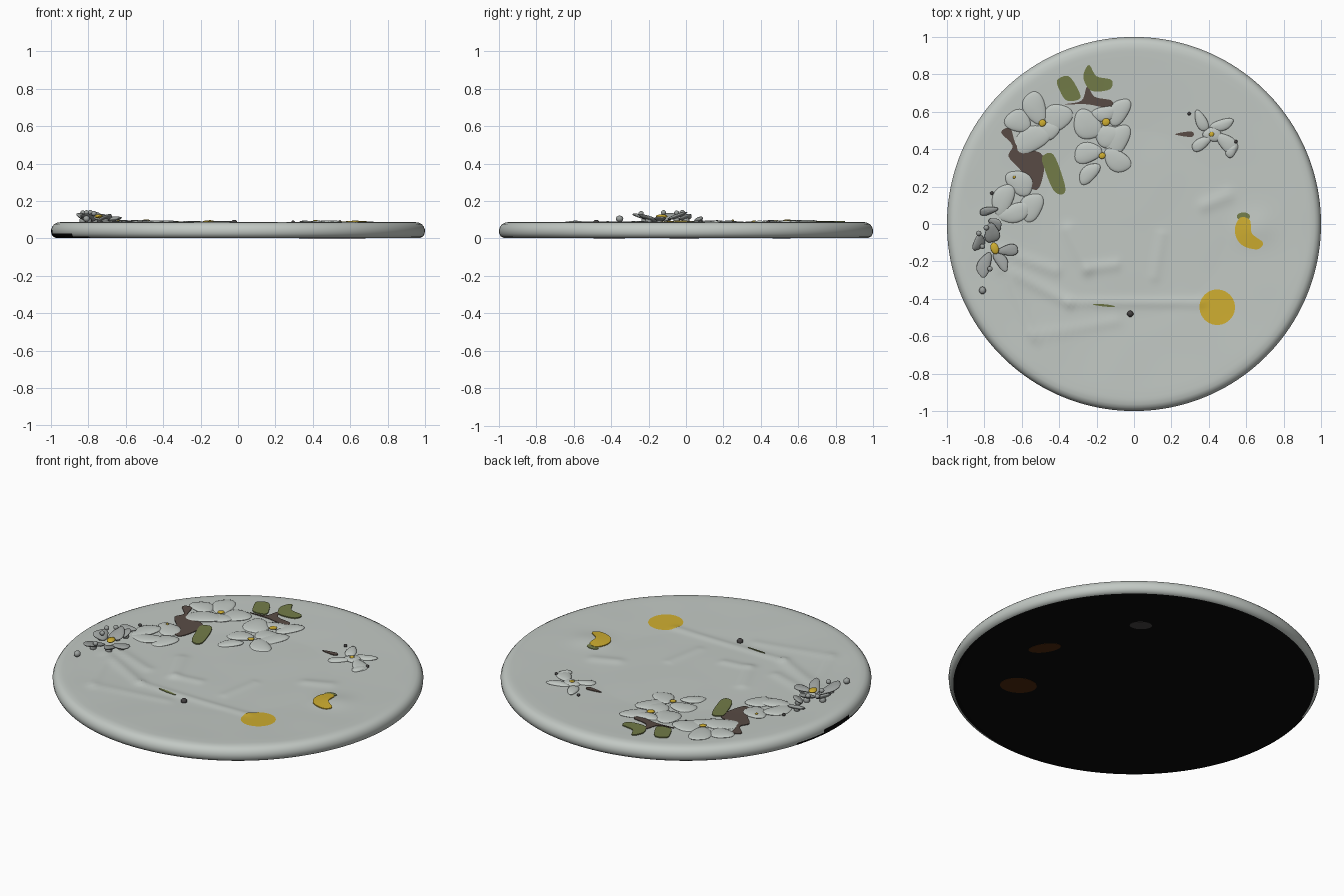
import bpy, bmesh, math
from mathutils import Vector, Matrix, noise

if "Cube" in bpy.data.objects:
    bpy.data.objects.remove(bpy.data.objects["Cube"])


def mat(name, r, g, b):
    m = bpy.data.materials.new(name)
    m.diffuse_color = (r, g, b, 1)
    m.use_nodes = True
    m.node_tree.nodes["Principled BSDF"].inputs["Base Color"].default_value = m.diffuse_color
    return m


GLAZE = mat("pale grey glaze", 0.54, 0.58, 0.55)
BLACK = mat("black underside", 0.003, 0.003, 0.003)
YELLOW = mat("lemon yellow", 0.62, 0.42, 0.03)
GREEN = mat("leaf green", 0.17, 0.20, 0.065)
BROWN = mat("branch brown", 0.10, 0.072, 0.06)
SHADE = mat("shaded petal grey", 0.33, 0.35, 0.34)
RUST = mat("dark rust", 0.075, 0.022, 0.004)
DARK = mat("dark grey", 0.06, 0.055, 0.055)

# low ridges pressed into the dish: x1, y1, x2, y2, width, height
RIDGES = [(-0.72, -0.22, -0.35, -0.42, 0.03, 0.008), (-0.35, -0.42, 0.36, -0.42, 0.025, 0.006),
          (-0.70, -0.15, -0.42, -0.25, 0.03, 0.007), (-0.66, -0.3, -0.54, -0.60, 0.03, 0.006),
          (-0.35, -0.03, -0.25, -0.24, 0.035, 0.007), (-0.25, -0.24, -0.1, -0.22, 0.03, 0.006),
          (0.15, -0.06, 0.11, -0.28, 0.03, 0.004), (-0.54, -0.60, -0.1, -0.52, 0.03, 0.004),
          (0.38, 0.10, 0.50, 0.15, 0.035, 0.007), (0.62, -0.03, 0.66, -0.02, 0.09, 0.010)]


def top(x, y):
    """Height of the dish's upper surface."""
    r = math.hypot(x, y)
    z = 0.077 + 0.010 * max(0, min(1, (r - 0.5) / 0.4))
    z += 0.002 * noise.noise(Vector((x * 3.5, y * 3.5, 4)))
    p = Vector((x, y))
    for x1, y1, x2, y2, w, h in RIDGES:
        a, d = Vector((x1, y1)), Vector((x2 - x1, y2 - y1))
        t = max(0, min(1, (p - a).dot(d) / d.length_squared))
        z += h * math.exp(-((p - a - d * t).length / w) ** 2)
    return z


def finish(bm, name, mats, angle=40):
    bmesh.ops.recalc_face_normals(bm, faces=bm.faces)
    me = bpy.data.meshes.new(name)
    bm.to_mesh(me)
    bm.free()
    for m in mats:
        me.materials.append(m)
    for p in me.polygons:
        p.use_smooth = True
    me.set_sharp_from_angle(angle=math.radians(angle))
    ob = bpy.data.objects.new(name, me)
    bpy.context.collection.objects.link(ob)
    return ob


# dish: polar grid on top, rounded rim, flat black base
def build_dish():
    bm = bmesh.new()
    n = 160
    rim = [(0.965, 0.084), (0.982, 0.076), (0.993, 0.063), (1.0, 0.045), (0.998, 0.025),
           (0.99, 0.010), (0.975, 0.002), (0.95, 0.0)]
    rows = [(0.94 * i / 60, None) for i in range(1, 61)] + rim
    rings = []
    for r, z in rows:
        ring = []
        for k in range(n):
            a = 2 * math.pi * k / n
            x, y = r * math.cos(a), r * math.sin(a)
            ring.append(bm.verts.new((x, y, top(x, y) if z is None else z)))
        rings.append(ring)
    for a, b in zip(rings, rings[1:]):
        for k in range(n):
            bm.faces.new((a[k], b[k], b[(k + 1) % n], a[(k + 1) % n]))
    c = bm.verts.new((0, 0, top(0, 0)))
    for k in range(n):
        bm.faces.new((c, rings[0][k], rings[0][(k + 1) % n]))
    bm.faces.new(rings[-1])
    # black below, climbing up the rim on the front left side
    for f in bm.faces:
        m = f.calc_center_median()
        side = max(0, (-m.x - 0.80) * 5) * (m.y < 0.3)
        if m.z < 0.006 + 0.030 * side:
            f.material_index = 1
    finish(bm, "dish", [GLAZE, BLACK])


build_dish()


def smooth_loop(pts, steps=5):
    """Closed Catmull-Rom curve through the points."""
    out, n = [], len(pts)
    for i in range(n):
        p = [Vector(pts[(i + j - 1) % n]) for j in range(4)]
        for s in range(steps):
            t = s / steps
            out.append(0.5 * (2 * p[1] + (p[2] - p[0]) * t + (2 * p[0] - 5 * p[1] + 4 * p[2] - p[3]) * t * t
                              + (3 * p[1] - p[0] - 3 * p[2] + p[3]) * t ** 3))
    return out


def plate(name, pts, m, lift=0.004, below=False):
    """Thin painted patch that follows the dish surface (or the base)."""
    bm = bmesh.new()
    loop = smooth_loop(pts)
    z = lambda v: -0.001 if below else top(v.x, v.y) + lift
    face = bm.faces.new([bm.verts.new((v.x, v.y, z(v))) for v in loop])
    ext = bmesh.ops.extrude_face_region(bm, geom=[face])
    for v in ext["geom"]:
        if isinstance(v, bmesh.types.BMVert):
            v.co.z += 0.004 if below else -0.009
    bmesh.ops.triangulate(bm, faces=bm.faces)
    finish(bm, name, [m])


def oval(cx, cy, rx, ry, rot=0, n=10):
    c, s = math.cos(rot), math.sin(rot)
    ring = [(rx * math.cos(2 * math.pi * k / n), ry * math.sin(2 * math.pi * k / n)) for k in range(n)]
    return [(cx + c * x - s * y, cy + s * x + c * y) for x, y in ring]


def patch(name, cx, cy, r, m, lift):
    """Round patch in rings so that it hugs a domed surface."""
    bm = bmesh.new()
    bmesh.ops.create_grid(bm, x_segments=10, y_segments=10, size=1)
    for v in bm.verts:
        x, y = v.co.x, v.co.y
        x, y = x * math.sqrt(1 - y * y / 2), y * math.sqrt(1 - x * x / 2)
        x, y = cx + r * x, cy + r * y
        v.co = (x, y, top(x, y) + lift)
    return finish(bm, name, [m])


def blob(name, loc, size, rot, m, tilt=0.0, wave=0.0):
    """Squashed ball; wave ruffles the outline so petals look hand-shaped."""
    bm = bmesh.new()
    bmesh.ops.create_uvsphere(bm, u_segments=24, v_segments=12, radius=1)
    for v in bm.verts:
        a = math.atan2(v.co.y, v.co.x)
        k = 1 + wave * math.sin(3 * a + loc[0] * 40)
        v.co = (v.co.x * size[0] * k, v.co.y * size[1] * k, v.co.z * size[2])
    bm.transform(Matrix.Translation(loc) @ Matrix.Rotation(rot, 4, 'Z') @ Matrix.Rotation(-tilt, 4, 'Y'))
    finish(bm, name, [m], 60)


# branches and leaves
plate("branch_upper", [(-0.37, 0.64), (-0.28, 0.66), (-0.25, 0.735), (-0.21, 0.68), (-0.12, 0.66),
                       (-0.13, 0.62), (-0.25, 0.64)], BROWN)
plate("branch_lower", [(-0.71, 0.49), (-0.66, 0.51), (-0.62, 0.41), (-0.50, 0.38), (-0.48, 0.30),
                       (-0.51, 0.19), (-0.56, 0.20), (-0.60, 0.28), (-0.67, 0.36), (-0.65, 0.42)], BROWN)
plate("leaf_left", [(-0.41, 0.77), (-0.35, 0.79), (-0.30, 0.72), (-0.29, 0.67), (-0.36, 0.66), (-0.40, 0.72)],
      GREEN, 0.006)
plate("leaf_right", [(-0.27, 0.80), (-0.24, 0.85), (-0.20, 0.79), (-0.12, 0.77), (-0.13, 0.72), (-0.22, 0.71),
                     (-0.26, 0.75)], GREEN, 0.006)
plate("leaf_lower", [(-0.49, 0.36), (-0.43, 0.37), (-0.37, 0.21), (-0.38, 0.16), (-0.43, 0.18), (-0.48, 0.30)],
      GREEN, 0.006)
plate("small_leaf", oval(-0.16, -0.435, 0.06, 0.006, -0.1), GREEN, 0.003)
plate("stem_small", [(0.22, 0.48), (0.30, 0.495), (0.32, 0.48), (0.30, 0.465)], BROWN)

# low relief petals: x, y, half length, half width, angle
PETALS = [(-0.53, 0.62, 0.09, 0.06, 1.9), (-0.41, 0.57, 0.08, 0.07, 0.5), (-0.55, 0.45, 0.11, 0.065, 0.5),
          (-0.62, 0.55, 0.07, 0.06, 3.0), (-0.46, 0.50, 0.06, 0.05, 0),
          (-0.25, 0.53, 0.085, 0.07, 2.2), (-0.08, 0.60, 0.08, 0.05, 1.0), (-0.09, 0.45, 0.09, 0.06, 1.0),
          (-0.25, 0.38, 0.075, 0.055, 0.3), (-0.14, 0.47, 0.07, 0.06, 0), (-0.09, 0.34, 0.08, 0.055, 2.5),
          (-0.24, 0.27, 0.07, 0.04, 0.8), (-0.16, 0.59, 0.07, 0.04, 0.2),
          (-0.61, 0.22, 0.08, 0.06, 2.5), (-0.55, 0.09, 0.08, 0.06, 1.1), (-0.70, 0.13, 0.09, 0.055, 1.2),
          (-0.64, 0.06, 0.09, 0.05, 0.3),
          (0.36, 0.55, 0.06, 0.03, 2.0), (0.36, 0.43, 0.06, 0.03, 0.6), (0.47, 0.53, 0.065, 0.03, 0.3),
          (0.50, 0.43, 0.07, 0.04, 2.4), (0.42, 0.48, 0.05, 0.04, 0), (0.52, 0.39, 0.04, 0.025, 1.0)]
for i, (x, y, a, b, r) in enumerate(PETALS):
    blob("petal_%02d" % i, (x, y, top(x, y) + 0.001), (a, b, 0.012), r, GLAZE, 0.04, 0.08)

# flower centres and tiny specks
for i, (x, y, s) in enumerate([(-0.49, 0.54, 0.020), (-0.15, 0.545, 0.022), (-0.17, 0.365, 0.018),
                               (0.415, 0.48, 0.014), (-0.64, 0.25, 0.008)]):
    blob("flower_centre_%d" % i, (x, y, top(x, y) + 0.012), (s, s * 0.9, 0.006), 0.6, YELLOW)
for i, (x, y) in enumerate([(-0.02, -0.48), (0.295, 0.59), (0.545, 0.44), (-0.76, 0.165)]):
    s = 0.009 if i else 0.017
    blob("bead_%d" % i, (x, y, top(x, y) + 0.005), (s, s, s), 0, DARK)

# lemons
patch("lemon_front", 0.445, -0.445, 0.095, YELLOW, 0.003)
plate("lemon_right", [(0.54, -0.02), (0.57, 0.035), (0.62, 0.02), (0.63, -0.05), (0.69, -0.10), (0.66, -0.135),
                      (0.59, -0.12), (0.55, -0.08)], YELLOW, 0.005)
plate("lemon_leaf", oval(0.585, 0.04, 0.035, 0.022), GREEN, 0.003)

# raised flower on the left edge: x, y, z, length, width, angle, tilt
RAISED = [(-0.76, -0.05, 0.118, 0.055, 0.040, 1.6, 0.35), (-0.83, -0.10, 0.115, 0.035, 0.045, 2.7, 0.6),
          (-0.80, -0.22, 0.112, 0.070, 0.035, 4.4, 0.25), (-0.71, -0.20, 0.108, 0.060, 0.030, 5.3, 0.3),
          (-0.67, -0.14, 0.104, 0.055, 0.030, 0.1, 0.1), (-0.78, 0.07, 0.102, 0.022, 0.050, 1.8, 0.4),
          (-0.74, 0.00, 0.112, 0.030, 0.040, 0.8, 0.5)]
for i, (x, y, z, a, b, r, t) in enumerate(RAISED):
    blob("raised_petal_%d" % i, (x, y, z), (a, b, 0.011), r, SHADE, t, 0.12)
    blob("petal_foot_%d" % i, (x, y, 0.094), (0.018, 0.018, 0.020), r, SHADE)
blob("raised_bud", (-0.81, -0.355, 0.104), (0.018, 0.020, 0.017), 0, SHADE)
for i, (x, y, z) in enumerate([(-0.83, -0.05, 0.135), (-0.79, -0.02, 0.138), (-0.77, -0.24, 0.132),
                               (-0.81, -0.12, 0.137)]):
    blob("stamen_%d" % i, (x, y, z), (0.014, 0.014, 0.013), 0, SHADE)
blob("raised_centre", (-0.745, -0.13, 0.117), (0.022, 0.032, 0.010), 0.3, YELLOW)

# patches on the base, under the lemons and the small flower
plate("base_patch_front", oval(0.47, -0.41, 0.10, 0.08, -0.5), RUST, below=True)
plate("base_patch_right", oval(0.62, -0.01, 0.09, 0.045, -1.0), RUST, below=True)
plate("base_patch_back", oval(0.38, 0.51, 0.06, 0.04, 2.5), DARK, below=True)

# rest the whole model on z = 0
for ob in bpy.context.scene.objects:
    ob.data.transform(Matrix.Translation((0, 0, 0.001)))
